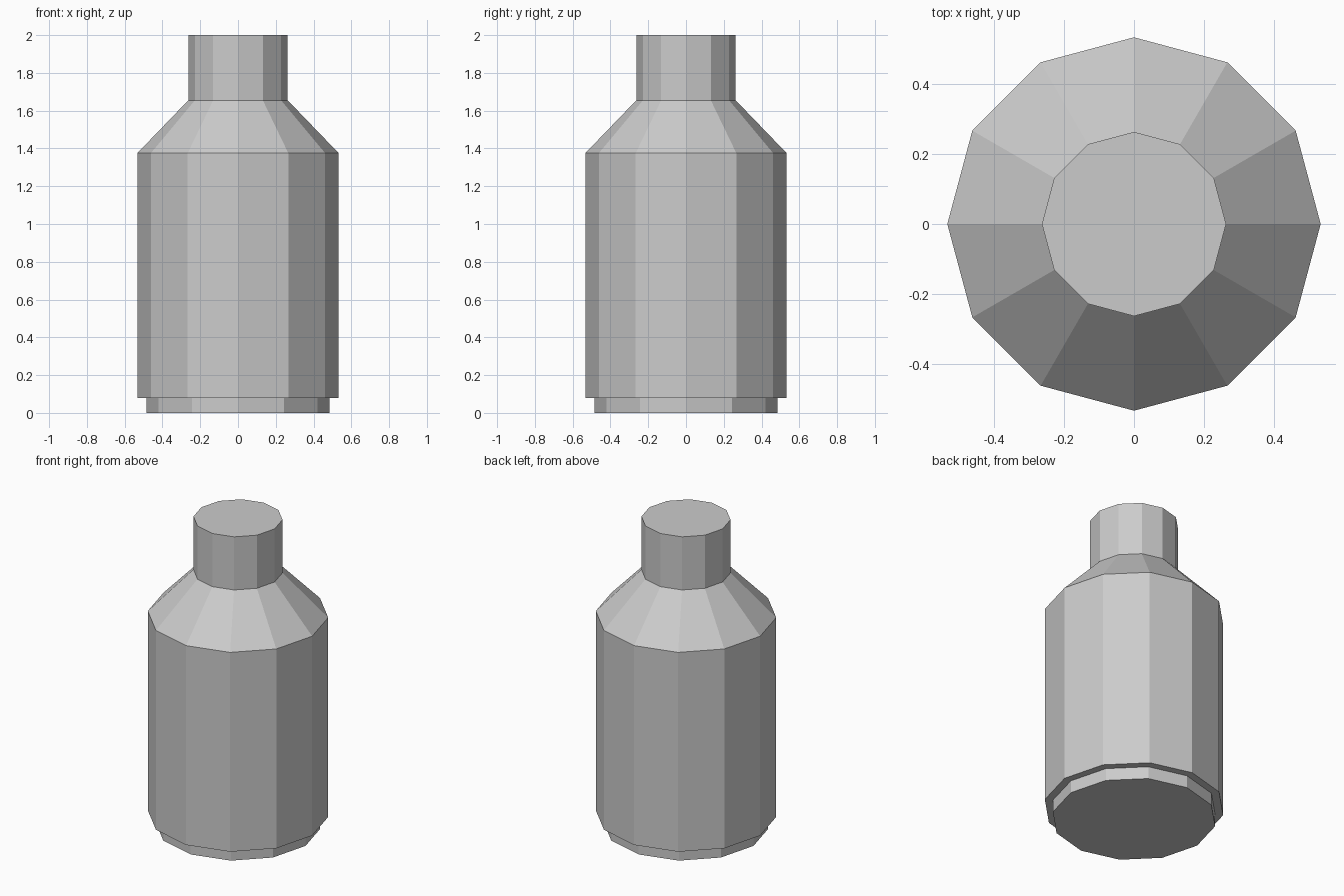
import bpy
import bmesh
from math import cos, sin, pi

SIDES = 12

cube = bpy.data.objects.get("Cube")
if cube:
    bpy.data.objects.remove(cube, do_unlink=True)

# Single plain grey
grey = bpy.data.materials.new("light grey")
grey.use_nodes = True
colour = (0.6, 0.6, 0.6, 1)
grey.diffuse_color = colour
bsdf = next(n for n in grey.node_tree.nodes if n.type == "BSDF_PRINCIPLED")
bsdf.inputs["Base Color"].default_value = colour


def lathe(name, profile):
    """Closed, flat-shaded turned body from (radius, height) pairs, bottom to top."""
    bm = bmesh.new()
    rings = []
    for r, z in profile:
        rings.append([bm.verts.new((r * cos(2 * pi * i / SIDES),
                                    r * sin(2 * pi * i / SIDES), z))
                      for i in range(SIDES)])
    for low, high in zip(rings, rings[1:]):
        for i in range(SIDES):
            j = (i + 1) % SIDES
            bm.faces.new((low[i], low[j], high[j], high[i]))
    bm.faces.new(rings[0][::-1])
    bm.faces.new(rings[-1])
    mesh = bpy.data.meshes.new(name)
    bm.to_mesh(mesh)
    bm.free()
    mesh.materials.append(grey)
    obj = bpy.data.objects.new(name, mesh)
    bpy.context.collection.objects.link(obj)
    return obj


# Recessed foot, straight body, sloping shoulder and neck in one continuous shell
lathe("bottle", [
    (0.485, 0), (0.485, 0.08),       # foot
    (0.533, 0.08), (0.533, 1.375),   # body
    (0.263, 1.655), (0.263, 2),      # shoulder and neck
])
